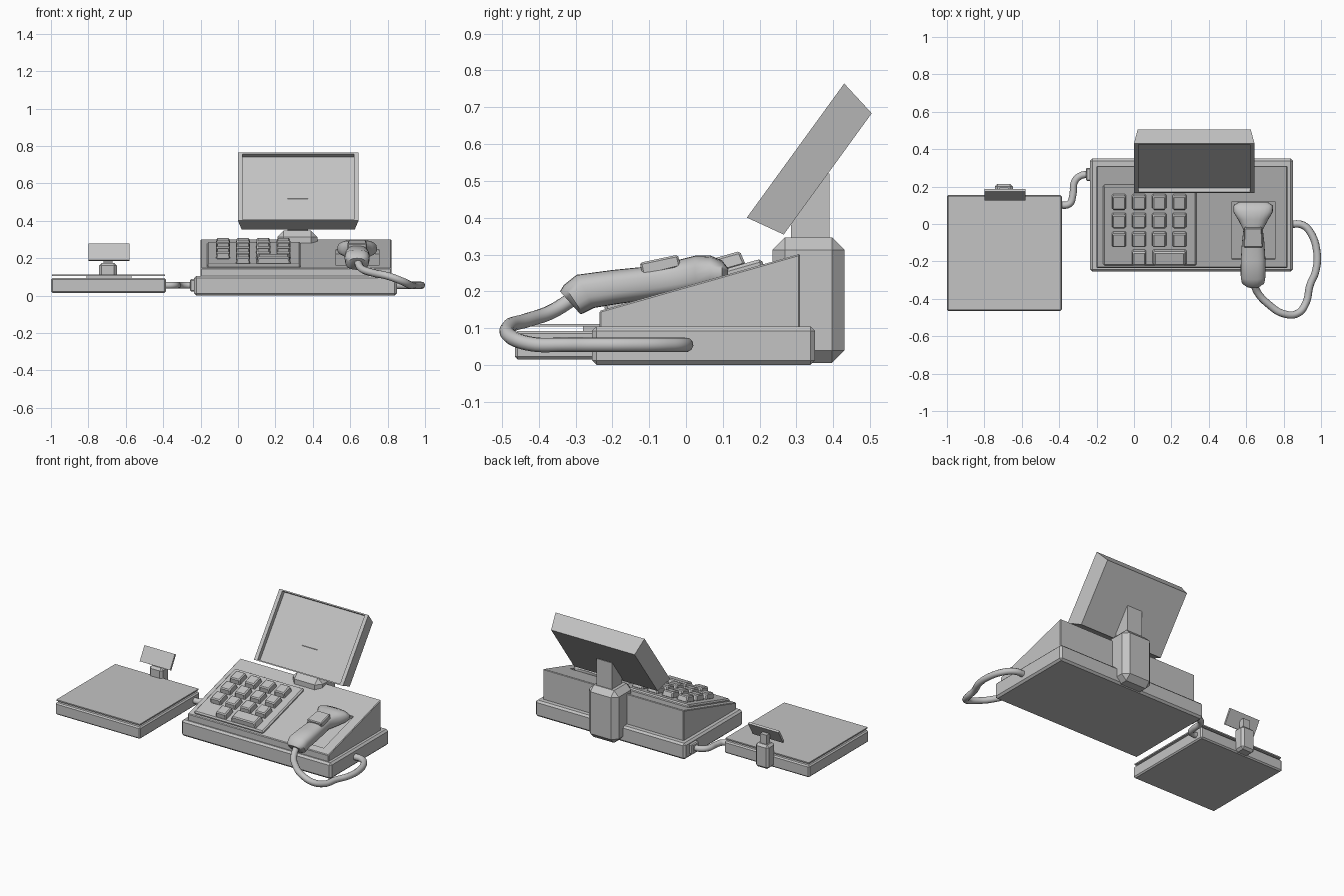
import bpy, bmesh, math
from mathutils import Matrix, Vector

if "Cube" in bpy.data.objects:
    bpy.data.objects.remove(bpy.data.objects["Cube"], do_unlink=True)

GREY = bpy.data.materials.new("plain grey")
GREY.use_nodes = True
GREY.diffuse_color = (0.55, 0.55, 0.55, 1)
GREY.node_tree.nodes["Principled BSDF"].inputs["Base Color"].default_value = GREY.diffuse_color


def finish(bm, name, matrix=None):
    bmesh.ops.recalc_face_normals(bm, faces=bm.faces)
    mesh = bpy.data.meshes.new(name)
    bm.to_mesh(mesh)
    bm.free()
    mesh.materials.append(GREY)
    ob = bpy.data.objects.new(name, mesh)
    bpy.context.collection.objects.link(ob)
    if matrix:
        ob.matrix_world = matrix
    return ob


def activate(ob):
    bpy.ops.object.select_all(action="DESELECT")
    ob.select_set(True)
    bpy.context.view_layer.objects.active = ob


def box(name, x, y, z, bevel=0.0, matrix=None, top=1.0, end=1.0):
    """Box from ranges; top tapers the upper face, end tapers the +y face."""
    bm = bmesh.new()
    bmesh.ops.create_cube(bm, size=1)
    for v in bm.verts:
        if v.co.z > 0:
            v.co.x *= top
            v.co.y *= top
        if v.co.y > 0:
            v.co.x *= end
            v.co.z *= end
        v.co = Vector([(r[0] + r[1]) / 2 + c * (r[1] - r[0]) for r, c in zip((x, y, z), v.co)])
    if bevel:
        bmesh.ops.bevel(bm, geom=bm.edges[:], offset=bevel, segments=1, affect="EDGES")
    return finish(bm, name, matrix)


def cord(name, points, radius):
    curve = bpy.data.curves.new(name, "CURVE")
    curve.dimensions = "3D"
    curve.bevel_depth = radius
    curve.bevel_resolution = 3
    curve.resolution_u = 6
    curve.use_fill_caps = True
    spline = curve.splines.new("BEZIER")
    spline.bezier_points.add(len(points) - 1)
    for p, co in zip(spline.bezier_points, points):
        p.co = co
        p.handle_left_type = p.handle_right_type = "AUTO"
    curve.materials.append(GREY)
    ob = bpy.data.objects.new(name, curve)
    bpy.context.collection.objects.link(ob)
    return ob


# Main base and sloped body
box("base", (-0.235, 0.85), (-0.255, 0.35), (0.0, 0.105), 0.012)
bm = bmesh.new()
section = [(-0.235, 0.09), (0.31, 0.09), (0.31, 0.302), (-0.235, 0.147)]
face = bm.faces.new([bm.verts.new((-0.2, y, z)) for y, z in section])
out = bmesh.ops.extrude_face_region(bm, geom=[face])
bmesh.ops.translate(bm, vec=(1.02, 0, 0),
                    verts=[g for g in out["geom"] if isinstance(g, bmesh.types.BMVert)])
bmesh.ops.bevel(bm, geom=bm.edges[:], offset=0.004, segments=1, affect="EDGES")
body = finish(bm, "sloped_body")

# Frame lying on the slope: x across, y up the slope, z outward
pitch = math.atan2(0.155, 0.545)
slope = Matrix.Translation((0, -0.235, 0.147)) @ Matrix.Rotation(pitch, 4, "X")


def up_slope(y):
    return (y + 0.235) / math.cos(pitch)


# Shallow rest for the handset
cutter = box("rest_cutter", (0.525, 0.755), (up_slope(-0.19), up_slope(0.12)), (-0.025, 0.1), 0, slope)
cutter.hide_render = True
cut = body.modifiers.new("rest", "BOOLEAN")
cut.operation = "DIFFERENCE"
cut.solver = "EXACT"
cut.object = cutter
activate(body)
bpy.ops.object.modifier_apply(modifier="rest")
bpy.data.objects.remove(cutter, do_unlink=True)

# Keypad
box("keypad_plate", (-0.165, 0.335), (up_slope(-0.22), up_slope(0.21)), (-0.01, 0.016), 0.008, slope)
columns = [-0.08, 0.027, 0.135, 0.243]


def key(x, y, half_width):
    v = up_slope(y)
    box("key", (x - half_width, x + half_width), (v - 0.042, v + 0.042), (0.012, 0.052), 0.006, slope, top=0.88)


for y in (0.125, 0.025, -0.075):
    for x in columns:
        key(x, y, 0.039)
key(columns[1], -0.172, 0.039)
key(0.19, -0.172, 0.093)

# Screen support behind the body
box("support_block", (0.21, 0.425), (0.235, 0.43), (0.005, 0.347), 0.034)
box("support_neck", (0.265, 0.375), (0.285, 0.39), (0.33, 0.52))

# Tilted screen: local y is depth, z runs up its face
tilt = math.atan2(0.265, 0.365)
centre = Matrix.Translation((0.322, 0.2975, 0.5825)) @ Matrix.Rotation(-tilt, 4, "X")
bm = bmesh.new()
bmesh.ops.create_cube(bm, size=1)
for v in bm.verts:
    back = v.co.y > 0
    v.co = Vector((v.co.x * (0.605 if back else 0.645),
                   0.108 if back else 0, v.co.z * (0.407 if back else 0.45)))
front = min(bm.faces, key=lambda f: f.calc_center_median().y)
bmesh.ops.inset_region(bm, faces=[front], thickness=0.034)
for v in front.verts:
    v.co.z *= 1.08
rim = bmesh.ops.extrude_face_region(bm, geom=[front])
for g in rim["geom"]:
    if isinstance(g, bmesh.types.BMVert):
        g.co.y += 0.028
if front.is_valid:
    bm.faces.remove(front)
finish(bm, "screen", centre)

# Handset lofted through rounded sections: top point, bottom point, half width
sections = [
    ((-0.342, 0.200), (-0.287, 0.138), 0.045),
    ((-0.332, 0.217), (-0.280, 0.140), 0.062),
    ((-0.297, 0.245), (-0.250, 0.155), 0.067),
    ((-0.200, 0.258), (-0.190, 0.165), 0.066),
    ((-0.100, 0.268), (-0.100, 0.178), 0.060),
    ((-0.030, 0.283), (-0.030, 0.188), 0.052),
    ((0.025, 0.297), (0.025, 0.195), 0.082),
    ((0.065, 0.298), (0.065, 0.205), 0.106),
    ((0.098, 0.284), (0.098, 0.212), 0.106),
    ((0.115, 0.262), (0.112, 0.228), 0.082),
]
bm = bmesh.new()
rings = []
count = 24
for a, b, half in sections:
    a, b = Vector((0, *a)), Vector((0, *b))
    ring = []
    for i in range(count):
        t = math.tau * i / count
        c, s = math.cos(t), math.sin(t)
        px, pz = (math.copysign(abs(k) ** 0.75, k) for k in (c, s))
        ring.append(bm.verts.new((a + b) / 2 + (a - b) / 2 * pz + Vector((0.637 + half * px, 0, 0))))
    rings.append(ring)
for low, high in zip(rings, rings[1:]):
    for i in range(count):
        j = (i + 1) % count
        bm.faces.new((low[i], low[j], high[j], high[i]))
bm.faces.new(rings[0])
bm.faces.new(rings[-1])
handset = finish(bm, "handset")
activate(handset)
bpy.ops.object.shade_smooth_by_angle(angle=math.radians(40))
grip = Matrix.Translation((0.637, -0.07, 0.272)) @ Matrix.Rotation(math.radians(13), 4, "X")
box("handset_button", (-0.052, 0.052), (-0.053, 0.053), (-0.02, 0.018), 0.005, grip, end=0.9)

# Cords
cords = [
    cord("handset_cord", [
        (0.637, -0.30, 0.185), (0.66, -0.365, 0.145), (0.72, -0.43, 0.122), (0.80, -0.48, 0.105),
        (0.875, -0.478, 0.078), (0.92, -0.42, 0.057), (0.94, -0.33, 0.055), (0.972, -0.25, 0.055),
        (0.978, -0.15, 0.055), (0.94, -0.04, 0.055), (0.90, -0.005, 0.055), (0.84, 0.0, 0.055)], 0.02),
    cord("tray_cord", [
        (-0.40, 0.10, 0.055), (-0.345, 0.108, 0.055), (-0.327, 0.155, 0.055),
        (-0.318, 0.225, 0.055), (-0.285, 0.258, 0.055), (-0.23, 0.265, 0.055)], 0.019),
]
for ob in cords:
    activate(ob)
    bpy.ops.object.convert(target="MESH")
    bpy.ops.object.shade_smooth_by_angle(angle=math.radians(50))
box("cord_socket", (-0.257, -0.22), (0.23, 0.30), (0.022, 0.088), 0.006)

# Weighing tray with raised platform
box("tray", (-1.0, -0.385), (-0.465, 0.155), (0.015, 0.093), 0.008)
box("platform_support", (-0.81, -0.57), (-0.28, 0.0), (0.09, 0.107))
box("platform", (-0.995, -0.39), (-0.46, 0.15), (0.104, 0.112))

# Small tilted display behind the tray
box("display_post", (-0.743, -0.648), (0.135, 0.215), (0.02, 0.175), 0.014)
box("display_neck", (-0.72, -0.672), (0.158, 0.195), (0.17, 0.235))
panel = Matrix.Translation((-0.69, 0.155, 0.232)) @ Matrix.Rotation(-math.radians(30), 4, "X")
box("display_panel", (-0.11, 0.11), (-0.006, 0.008), (-0.05, 0.05), 0, panel)
